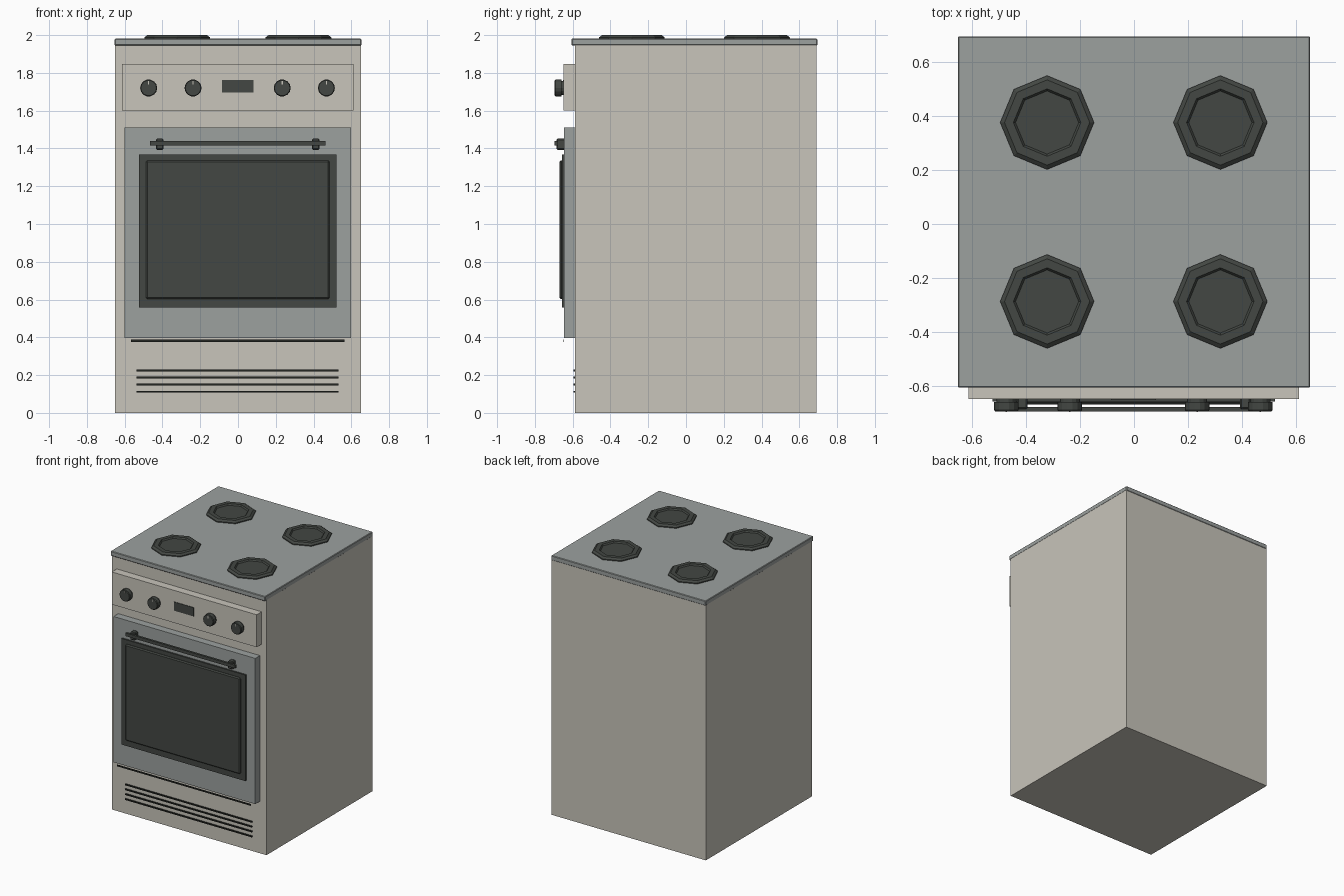
import bpy, bmesh, math
from mathutils import Matrix

if "Cube" in bpy.data.objects:
    bpy.data.objects.remove(bpy.data.objects["Cube"])


def mat(name, c):
    m = bpy.data.materials.new(name)
    m.diffuse_color = (*c, 1)
    m.use_nodes = True
    m.node_tree.nodes["Principled BSDF"].inputs["Base Color"].default_value = m.diffuse_color
    return m


CREAM = mat("cream enamel", (0.578, 0.555, 0.495))
GREY = mat("grey metal", (0.332, 0.356, 0.347))
DARK = mat("dark glass", (0.056, 0.063, 0.056))
BLACK = mat("black gaps", (0.017, 0.019, 0.016))


def finish(bm, name, m):
    bmesh.ops.recalc_face_normals(bm, faces=bm.faces[:])
    me = bpy.data.meshes.new(name)
    bm.to_mesh(me)
    bm.free()
    me.materials.append(m)
    ob = bpy.data.objects.new(name, me)
    bpy.context.collection.objects.link(ob)
    return ob


def box(name, x, y, z, m, bevel=0):
    bm = bmesh.new()
    bmesh.ops.create_cube(bm, size=1)
    for v in bm.verts:
        for i, (a, b) in enumerate((x, y, z)):
            v.co[i] = a if v.co[i] < 0 else b
    if bevel:
        bmesh.ops.bevel(bm, geom=bm.edges[:], offset=bevel, segments=1,
                        affect='EDGES', profile=0.5)
    return finish(bm, name, m)


def lathe(name, profile, sides, matrix, m):
    """Closed stack of rings given as (radius, height)."""
    bm = bmesh.new()
    rings = [[bm.verts.new((r * math.cos(2 * math.pi * i / sides),
                            r * math.sin(2 * math.pi * i / sides), h))
              for i in range(sides)] for r, h in profile]
    for a, b in zip(rings, rings[1:]):
        for i in range(sides):
            j = (i + 1) % sides
            bm.faces.new((a[i], a[j], b[j], b[i]))
    bm.faces.new(rings[0])
    bm.faces.new(rings[-1])
    bm.transform(matrix)
    return finish(bm, name, m)


# Cabinet and cooktop
box("cabinet", (-.652, .652), (-.588, .692), (0, 1.95), CREAM)
box("cooktop", (-.653, .653), (-.606, .695), (1.945, 1.981), GREY, 0.004)

# Octagonal hotplates with a recessed centre
for x in (-.322, .32):
    for y in (-.287, .376):
        lathe("hotplate", [(.174, 1.975), (.174, 1.988), (.158, 2.0),
                           (.125, 2.0), (.117, 1.99)],
              8, Matrix.Translation((x, y, 0)), DARK)

# Control panel with display and knobs
box("control_panel", (-.613, .611), (-.648, -.58), (1.60, 1.848), CREAM)
box("display", (-.085, .082), (-.652, -.645), (1.695, 1.762), DARK)
for x in (-.473, -.238, .234, .468):
    place = Matrix.Translation((x, 0, 1.72)) @ Matrix.Rotation(math.pi / 2, 4, 'X')
    lathe("knob", [(.037, .64), (.037, .66), (.045, .66), (.045, .69), (.041, .695)],
          14, place, DARK)
    box("knob_mark", (x - .003, x + .003), (-.696, -.69), (1.738, 1.758), CREAM)

# Oven door with layered window
box("oven_door", (-.60, .597), (-.645, -.58), (.397, 1.51), GREY)
box("window_frame", (-.525, .522), (-.657, -.64), (.557, 1.367), DARK)
box("window_glass", (-.487, .484), (-.669, -.65), (.602, 1.337), DARK, 0.008)

# Door handle and its mounts
box("handle_bar", (-.465, .463), (-.695, -.678), (1.416, 1.44), DARK)
for x in (-.414, .412):
    box("handle_mount", (x - .02, x + .02), (-.686, -.64), (1.393, 1.452), DARK, 0.006)

# Gap strip under the door and vent slots in the plinth
box("door_gap_strip", (-.567, .563), (-.649, -.645), (.376, .388), BLACK)
for z in (.112, .15, .187, .224):
    box("vent_slot", (-.537, .533), (-.596, -.587), (z - .005, z + .005), BLACK)
